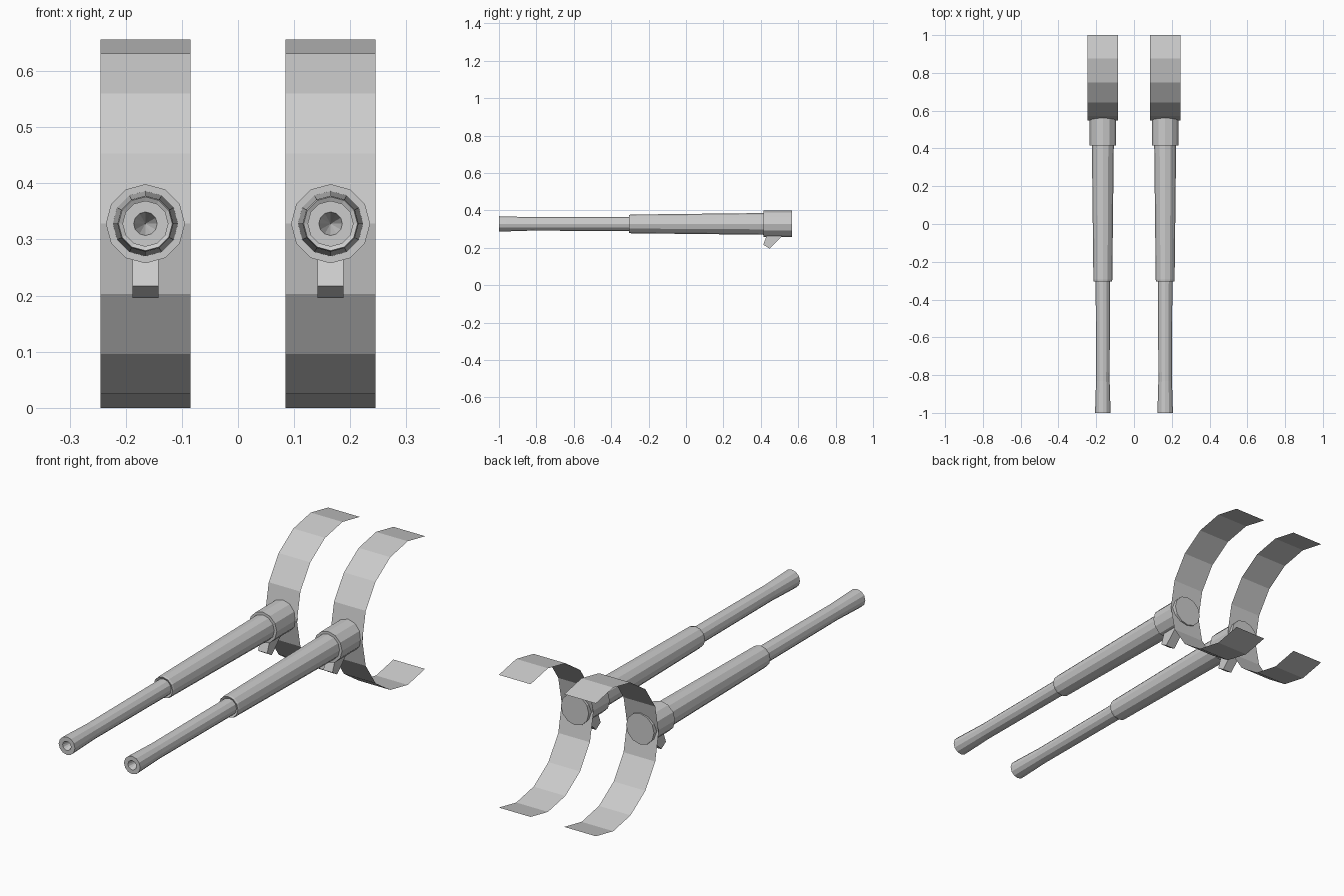
import bpy, bmesh
from math import sin, cos, pi, radians

if "Cube" in bpy.data.objects:
    bpy.data.objects.remove(bpy.data.objects["Cube"])

CX, CZ = 0.165, 0.328   # barrel axis


def finish(name, bm, recalc=True):
    if recalc:
        bmesh.ops.recalc_face_normals(bm, faces=bm.faces)
    me = bpy.data.meshes.new(name)
    bm.to_mesh(me)
    bm.free()
    ob = bpy.data.objects.new(name, me)
    bpy.context.collection.objects.link(ob)
    return ob


def lathe(name, profile, x, sides=12):
    """Revolve (y, radius) points about the barrel axis; radius 0 closes to a tip."""
    bm = bmesh.new()
    rings = []
    for y, r in profile:
        if r == 0:
            rings.append([bm.verts.new((x, y, CZ))])
        else:
            rings.append([bm.verts.new((x + r * sin(2 * pi * i / sides), y,
                                        CZ + r * cos(2 * pi * i / sides)))
                          for i in range(sides)])
    for a, b in zip(rings, rings[1:]):
        for i in range(sides):
            j = (i + 1) % sides
            if len(a) == 1:
                bm.faces.new((a[0], b[j], b[i]))
            else:
                bm.faces.new((a[i], a[j], b[0]) if len(b) == 1
                             else (a[i], a[j], b[j], b[i]))
    if len(rings[-1]) > 1:
        bm.faces.new(rings[-1])
    return finish(name, bm)


def extrude_x(name, path, x, half, closed):
    """Sweep a (y, z) path across x, as a sheet or a closed block."""
    bm = bmesh.new()
    left = [bm.verts.new((x - half, y, z)) for y, z in path]
    right = [bm.verts.new((x + half, y, z)) for y, z in path]
    n = len(path)
    for i in range(n if closed else n - 1):
        j = (i + 1) % n
        bm.faces.new((left[i], left[j], right[j], right[i]))
    if closed:
        bm.faces.new(left)
        bm.faces.new(right)
    return finish(name, bm, closed)


# bore tip, muzzle, thin tube, stepped sleeve, breech collar
barrel = [(-0.92, 0), (-1.0, 0.021), (-1.0, 0.041), (-0.96, 0.040), (-0.83, 0.036),
          (-0.30, 0.038), (-0.305, 0.048), (-0.295, 0.050), (0.415, 0.058),
          (0.415, 0.0705), (0.567, 0.0705)]
# hooked lug under the breech
lug = [(0.435, 0.275), (0.413, 0.217), (0.447, 0.196), (0.512, 0.26), (0.512, 0.275)]
# open ring: ten of sixteen segments
R, CY = 0.328, 0.875
arc = [(CY + R * cos(radians(67.5 + 22.5 * i)), CZ + R * sin(radians(67.5 + 22.5 * i)))
       for i in range(11)]

for side, x in (("left", -CX), ("right", CX)):
    lathe("barrel_" + side, barrel, x)
    extrude_x("lug_" + side, lug, x, 0.023, True)
    extrude_x("curved_shield_" + side, arc, x, 0.08, False)
